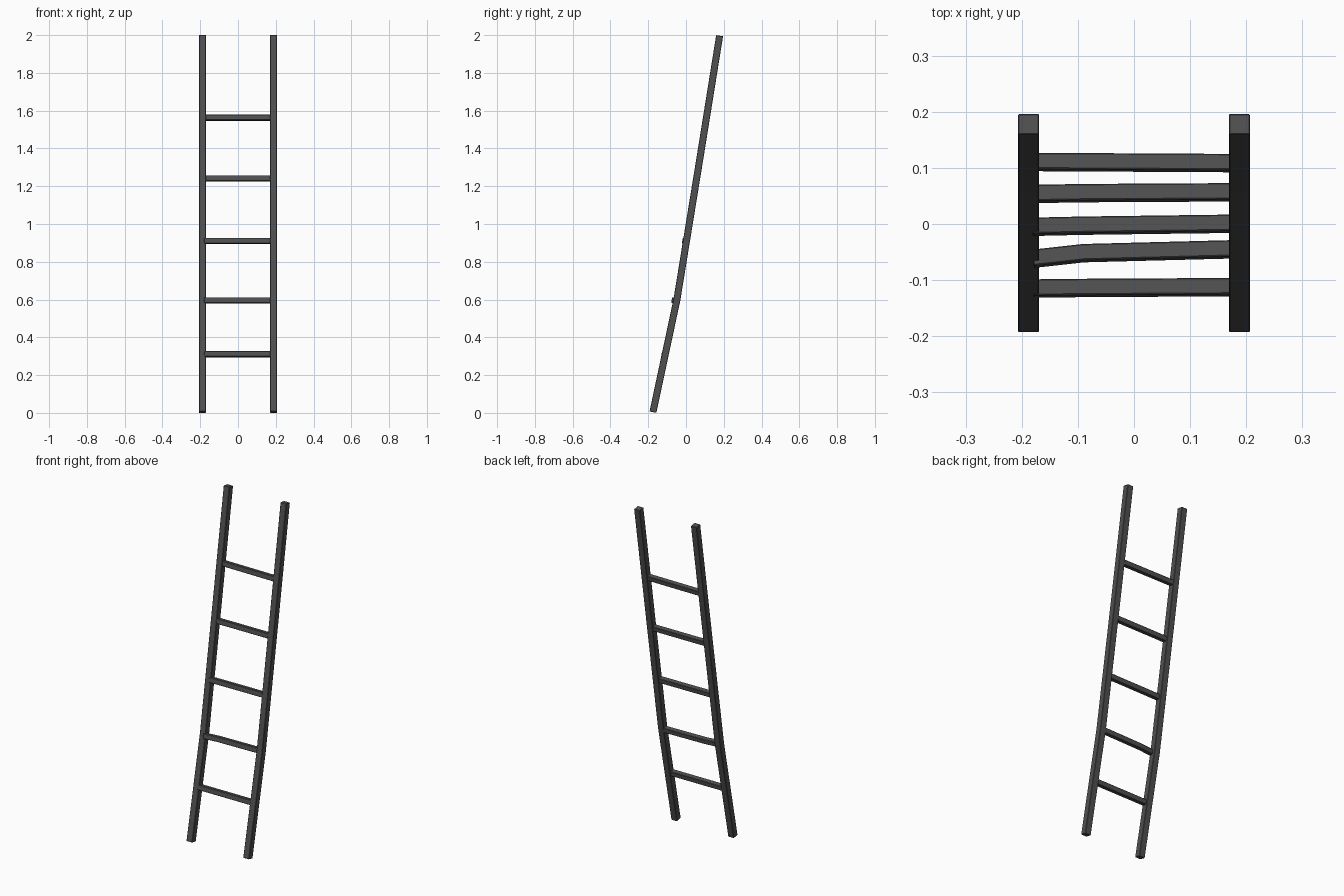
import bpy, bmesh
from mathutils import Vector

if "Cube" in bpy.data.objects:
    bpy.data.objects.remove(bpy.data.objects["Cube"])

dark = bpy.data.materials.new("dark_grey")
dark.diffuse_color = (0.08, 0.08, 0.08, 1)
dark.use_nodes = True
dark.node_tree.nodes["Principled BSDF"].inputs["Base Color"].default_value = dark.diffuse_color


def sweep(name, path, side, w, d, bevel):
    """Sweep a w x d rectangle along path; side is the fixed width axis."""
    pts = [Vector(p) for p in path]
    side = Vector(side).normalized()
    bm = bmesh.new()
    rings = []
    for i, p in enumerate(pts):
        t = (pts[min(i + 1, len(pts) - 1)] - pts[max(i - 1, 0)]).normalized()
        s = (side - t * side.dot(t)).normalized()
        n = t.cross(s)
        rings.append([bm.verts.new(p + s * a * w / 2 + n * b * d / 2)
                      for a, b in ((-1, -1), (1, -1), (1, 1), (-1, 1))])
    for r0, r1 in zip(rings, rings[1:]):
        for k in range(4):
            j = (k + 1) % 4
            bm.faces.new((r0[k], r0[j], r1[j], r1[k]))
    bm.faces.new(rings[0][::-1])
    bm.faces.new(rings[-1])
    bmesh.ops.recalc_face_normals(bm, faces=bm.faces)
    me = bpy.data.meshes.new(name)
    bm.to_mesh(me)
    bm.free()
    me.materials.append(dark)
    ob = bpy.data.objects.new(name, me)
    bpy.context.collection.objects.link(ob)
    mod = ob.modifiers.new("edge_bevel", 'BEVEL')
    mod.width = bevel
    mod.segments = 1
    mod.limit_method = 'ANGLE'
    return ob


# Leaning side rails, bent slightly near the second rung
profile = [(-0.175, 0.004), (-0.048, 0.60), (0.074, 1.35), (0.178, 1.997)]
for name, x in (("left_rail", -0.188), ("right_rail", 0.188)):
    sweep(name, [(x, y, z) for y, z in profile], (1, 0, 0), 0.038, 0.037, 0.002)

# Hand-cut rungs: height, then y at left end, left third and right end
rungs = [
    (0.310, -0.115, -0.114, -0.1125),
    (0.595, -0.062, -0.052, -0.045),
    (0.910, -0.005, -0.003, 0.0005),
    (1.241, 0.0535, 0.055, 0.0565),
    (1.563, 0.1105, 0.110, 0.1085),
]
for i, (z, yl, ym, yr) in enumerate(rungs, 1):
    sweep(f"rung_{i}", [(-0.18, yl, z), (-0.09, ym, z), (0.18, yr, z)],
          (0, 0.17, 1), 0.029, 0.029, 0.002)
